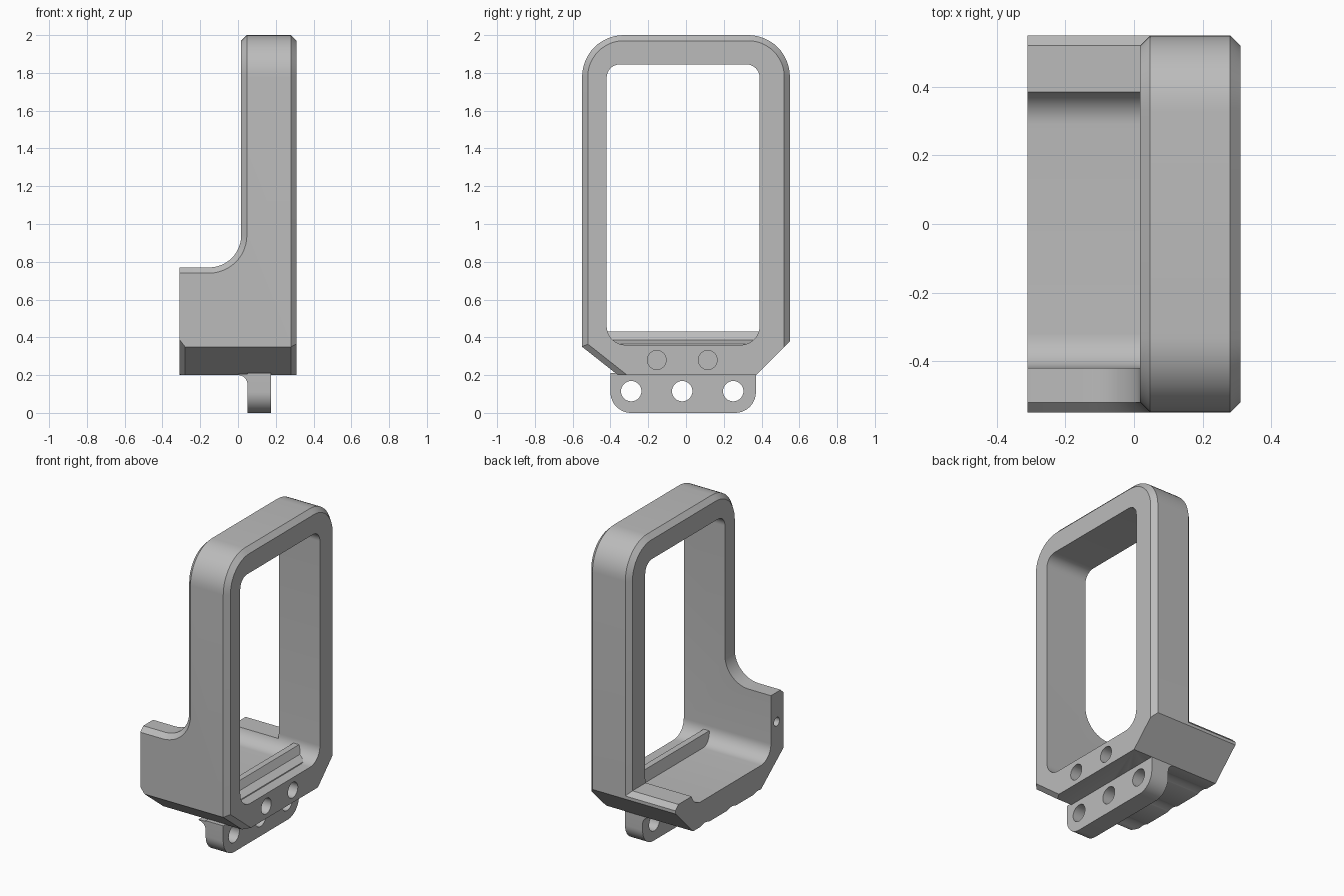
import bpy, bmesh
from math import cos, sin, radians

default = bpy.data.objects.get("Cube")
if default:
    bpy.data.objects.remove(default, do_unlink=True)

grey = bpy.data.materials.new("plain grey")
grey.use_nodes = True
grey.diffuse_color = (0.5, 0.5, 0.5, 1)
grey.node_tree.nodes["Principled BSDF"].inputs["Base Color"].default_value = (0.5, 0.5, 0.5, 1)


def arc(cx, cy, r, start, end, steps=12):
    angles = [radians(start + (end - start) * i / steps) for i in range(steps + 1)]
    return [(cx + r * cos(a), cy + r * sin(a)) for a in angles]


def prism(name, points, axis, lo, hi):
    """Extrude a YZ profile along x, or an XZ profile along y."""
    place = (lambda p, d: (d, p[0], p[1])) if axis == "x" else (lambda p, d: (p[0], d, p[1]))
    bm = bmesh.new()
    ends = [[bm.verts.new(place(p, d)) for p in points] for d in (lo, hi)]
    for ring in ends:
        bm.faces.new(ring)
    for i in range(len(points)):
        j = (i + 1) % len(points)
        bm.faces.new((ends[0][i], ends[0][j], ends[1][j], ends[1][i]))
    bmesh.ops.recalc_face_normals(bm, faces=bm.faces)
    mesh = bpy.data.meshes.new(name)
    bm.to_mesh(mesh)
    bm.free()
    mesh.materials.append(grey)
    obj = bpy.data.objects.new(name, mesh)
    bpy.context.collection.objects.link(obj)
    return obj


def rod(y, z, r, lo, hi):
    return prism("cutter", arc(y, z, r, 0, 360, 32)[:-1], "x", lo, hi)


def cut(obj, cutter):
    bpy.context.view_layer.objects.active = obj
    mod = obj.modifiers.new("cut", "BOOLEAN")
    mod.operation = "DIFFERENCE"
    mod.solver = "EXACT"
    mod.object = cutter
    bpy.ops.object.modifier_apply(modifier=mod.name)
    bpy.data.objects.remove(cutter, do_unlink=True)


# Frame: full outline, then the space above the two lower side arms removed
BACK, FRONT, STEP, TRIM = -0.31, 0.31, 0.017, 0.03
outline = ([(-0.36, 0.2), (0.37, 0.2), (0.55, 0.38)]
           + arc(0.33, 1.78, 0.22, 0, 90) + arc(-0.33, 1.78, 0.22, 90, 180) + [(-0.55, 0.35)])
frame = prism("frame", outline, "x", BACK, FRONT)
tall = [(-0.6, 0.77)] + arc(STEP - 0.17, 0.94, 0.17, -90, 0) + [(STEP, 2.3), (-0.6, 2.3)]
cut(frame, prism("cutter", tall, "y", -1, 0))
short = [(-0.6, 0.43), (STEP, 0.43), (STEP, 2.3), (-0.6, 2.3)]
cut(frame, prism("cutter", short, "y", 0, 1))


# Chamfer the outer rims
def on_rim(edge):
    if len(edge.link_faces) != 2 or not edge.is_convex or edge.calc_face_angle() < radians(40):
        return False
    a, b = (v.co for v in edge.verts)
    mid = (a + b) / 2
    if abs(a.y) < 0.02 and abs(b.y) < 0.02:
        return False
    on_front = min(a.x, b.x) > FRONT - 0.001
    on_back = max(a.x, b.x) < BACK + 0.001
    right_slope = mid.y < -0.4 and 0.21 < mid.z < 0.345
    if on_back:
        return right_slope
    if on_front:
        return right_slope or mid.z > 0.39
    return mid.z > 0.42


bm = bmesh.new()
bm.from_mesh(frame.data)
bmesh.ops.remove_doubles(bm, verts=bm.verts, dist=0.0001)
bmesh.ops.bevel(bm, geom=[e for e in bm.edges if on_rim(e)], offset=TRIM,
                segments=1, profile=0.5, affect="EDGES", clamp_overlap=False)
bmesh.ops.recalc_face_normals(bm, faces=bm.faces)
bm.to_mesh(frame.data)
bm.free()

# Main opening and blind screw holes
opening = (arc(-0.32, 0.46, 0.1, 180, 270) + arc(0.29, 0.46, 0.1, 270, 360)
           + arc(0.32, 1.775, 0.07, 0, 90) + arc(-0.35, 1.775, 0.07, 90, 180))
cut(frame, prism("cutter", opening, "x", -0.5, 0.5))
for y in (-0.155, 0.115):
    cut(frame, rod(y, 0.28, 0.05, 0.1, 0.4))
cut(frame, rod(-0.48, 0.58, 0.028, -0.4, -0.1))

# Retaining lip across the floor
lip = prism("floor_lip", [(0.1, 0.34), (0.25, 0.34), (0.24, 0.365), (0.19, 0.385),
                          (0.165, 0.43), (0.125, 0.43)], "y", -0.44, 0.41)

# Mounting tab under the frame, with a curved gusset
tab_outline = ([(0.37, 0.21), (-0.4, 0.21)]
               + arc(-0.29, 0.11, 0.11, 180, 270) + arc(0.26, 0.11, 0.11, 270, 360))
tab = prism("mounting_tab", tab_outline, "x", 0.05, 0.175)
gusset = prism("tab_gusset", arc(0, 0.15, 0.05, 90, 0, 8) + [(0.06, 0.15), (0.06, 0.205), (0, 0.205)],
               "y", -0.4, 0.37)
for y in (-0.29, -0.02, 0.25):
    cut(tab, rod(y, 0.115, 0.054, 0, 0.3))
    for part in (frame, gusset):
        cut(part, rod(y, 0.115, 0.095, -0.4, 0.0505 if part is frame else 0.08))

# Smooth the curves, keep the corners sharp
for obj in (frame, lip, tab, gusset):
    bpy.ops.object.select_all(action="DESELECT")
    obj.select_set(True)
    bpy.context.view_layer.objects.active = obj
    bpy.ops.object.shade_smooth_by_angle(angle=radians(30))
